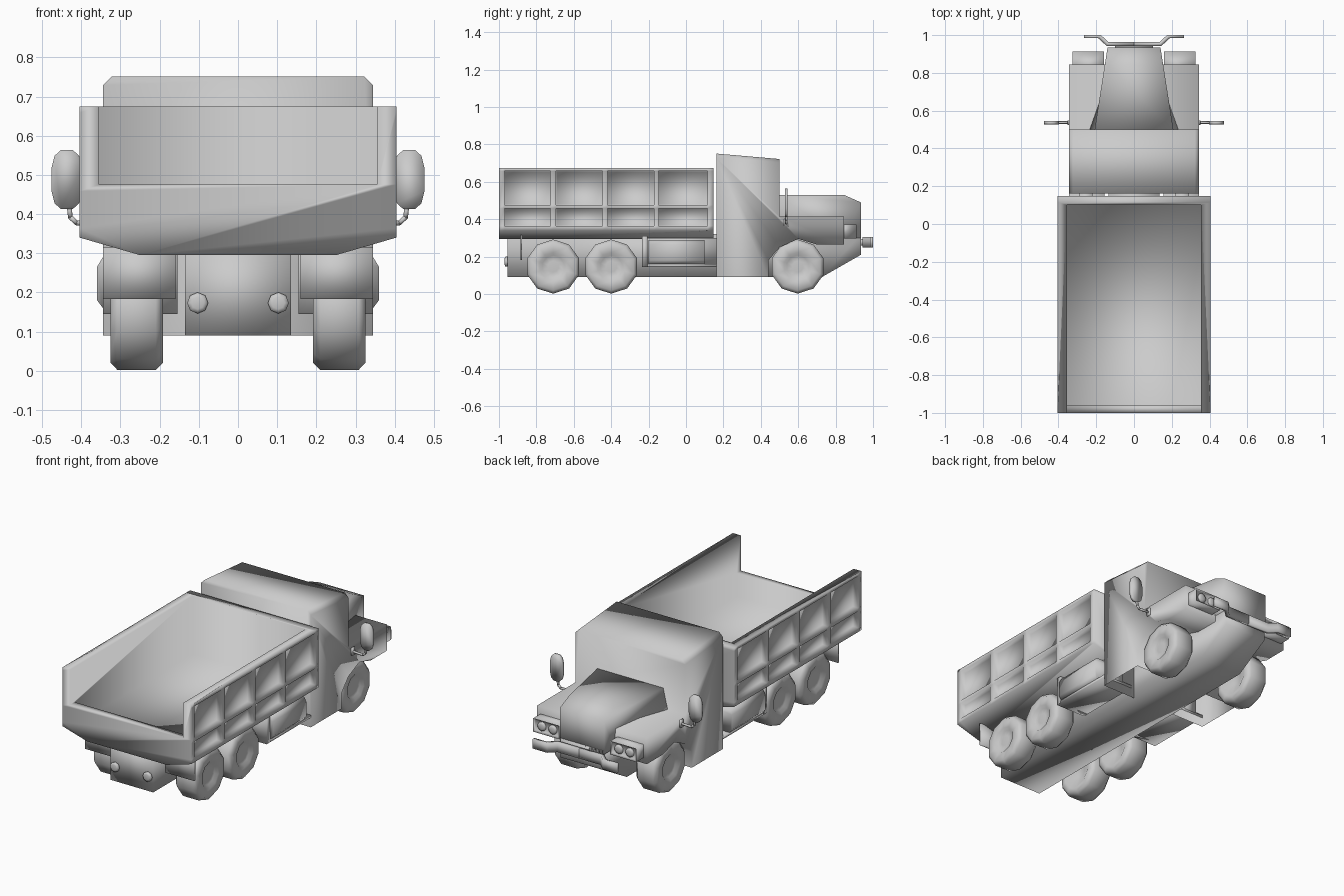
import bpy, bmesh, math
from mathutils import Matrix, Vector

if "Cube" in bpy.data.objects:
    bpy.data.objects.remove(bpy.data.objects["Cube"])

GRAY = (0.6, 0.6, 0.6, 1)
paint = bpy.data.materials.new("plain_gray")
paint.use_nodes = True
paint.diffuse_color = GRAY
paint.node_tree.nodes["Principled BSDF"].inputs["Base Color"].default_value = GRAY


def finish(name, bm, mirror=False):
    """Turn a bmesh into a smooth object, mirrored across x if asked."""
    bmesh.ops.recalc_face_normals(bm, faces=bm.faces)
    for f in bm.faces:
        f.smooth = True
    mesh = bpy.data.meshes.new(name)
    bm.to_mesh(mesh)
    bm.free()
    mesh.materials.append(paint)
    ob = bpy.data.objects.new(name, mesh)
    bpy.context.collection.objects.link(ob)
    if mirror:
        ob.modifiers.new("mirror", "MIRROR").use_mirror_merge = False
    return ob


def extrude(bm, axis, pts, a, b):
    """Add a prism: a profile in the other two axes, drawn from a to b."""
    def place(p, t):
        return (t, *p) if axis == "x" else (p[0], t, p[1])
    face = bm.faces.new([bm.verts.new(place(p, a)) for p in pts])
    out = bmesh.ops.extrude_face_region(bm, geom=[face])["geom"]
    shift = Vector(place((0, 0), b - a))
    bmesh.ops.translate(bm, verts=[v for v in out if isinstance(v, bmesh.types.BMVert)], vec=shift)
    bmesh.ops.recalc_face_normals(bm, faces=bm.faces)


def box(bm, x, y, z):
    extrude(bm, "y", [(x[0], z[0]), (x[1], z[0]), (x[1], z[1]), (x[0], z[1])], *y)


def lathe(bm, profile, sides, centre, axis="x"):
    """Spin (radius, offset) pairs round an axis through centre."""
    rings = []
    for r, t in profile:
        ring = []
        for i in range(sides):
            a = 2 * math.pi * i / sides
            u, v = r * math.sin(a), -r * math.cos(a)
            p = (t, u, v) if axis == "x" else (u, t, v)
            ring.append(bm.verts.new(Vector(centre) + Vector(p)))
        rings.append(ring)
    for lo, hi in zip(rings, rings[1:]):
        for i in range(sides):
            j = (i + 1) % sides
            bm.faces.new((lo[i], lo[j], hi[j], hi[i]))
    bm.faces.new(rings[0])
    bm.faces.new(rings[-1])


# Dump bed block with a keel-shaped underside
half = [(0.25, 0.295), (0.405, 0.34), (0.405, 0.675)]
bm = bmesh.new()
extrude(bm, "y", half + [(-x, z) for x, z in half[::-1]], -1, 0.147)

# Recessed panels on both bed sides
columns = [(-0.97, -0.725), (-0.695, -0.447), (-0.42, -0.17), (-0.147, 0.115)]
rows = [(0.364, 0.458), (0.476, 0.658)]


def side_faces():
    return [f for f in bm.faces if abs(f.normal.x) > 0.99]


def within(value, spans):
    return any(a < value < b for a, b in spans)


cuts = [((0, y, 0), (0, 1, 0)) for c in columns for y in c]
cuts += [((0, 0, z), (0, 0, 1)) for r in rows for z in r]
for point, normal in cuts:
    faces = side_faces()
    edges = {e for f in faces for e in f.edges}
    verts = {v for f in faces for v in f.verts}
    bmesh.ops.bisect_plane(bm, geom=[*faces, *edges, *verts], plane_co=point, plane_no=normal)
panels = []
for f in side_faces():
    c = f.calc_center_median()
    if within(c.y, columns) and within(c.z, rows):
        panels.append(f)
bmesh.ops.inset_individual(bm, faces=panels, thickness=0.004, depth=-0.03)
bed = finish("dump_bed", bm)

# Hollow of the bed, leaving a low tailgate
bm = bmesh.new()
extrude(bm, "x", [(-0.96, 0.345), (0.1, 0.345), (0.1, 0.8), (-1.1, 0.8),
                  (-1.1, 0.475), (-0.96, 0.475)], -0.355, 0.355)
cutter = finish("bed_cutter", bm)
cutter.hide_render = True
cutter.hide_viewport = True
hollow = bed.modifiers.new("hollow", "BOOLEAN")
hollow.object = cutter
hollow.solver = "EXACT"

# Chassis beam with a raked nose
bm = bmesh.new()
extrude(bm, "x", [(-0.955, 0.09), (0.725, 0.09), (0.935, 0.21), (0.935, 0.32), (-0.955, 0.32)],
        -0.135, 0.135)
finish("chassis", bm)

# Cab and fenders with front wheel arches, open underneath
bm = bmesh.new()
extrude(bm, "x", [(0.162, 0.09), (0.44, 0.09), (0.44, 0.18), (0.5, 0.25), (0.6, 0.295),
                  (0.7, 0.265), (0.845, 0.265), (0.845, 0.415), (0.5, 0.415),
                  (0.5, 0.722), (0.162, 0.751)], -0.345, 0.345)
roof_sides = [e for e in bm.edges if all(v.co.z > 0.7 for v in e.verts)
              and e.verts[0].co.x * e.verts[1].co.x > 0]
bmesh.ops.bevel(bm, geom=roof_sides, offset=0.022, segments=1, affect="EDGES")
floor = [f for f in bm.faces if all(v.co.z < 0.1 for v in f.verts)]
bmesh.ops.delete(bm, geom=floor, context="FACES")
finish("cab", bm)

# Raised hood, widening towards the cab
bm = bmesh.new()
extrude(bm, "x", [(0.49, 0.3), (0.845, 0.3), (0.935, 0.3), (0.935, 0.49), (0.845, 0.53), (0.49, 0.53)],
        -0.14, 0.14)
for v in bm.verts:
    if v.co.y < 0.6:
        v.co.x *= 1.5 if v.co.z > 0.45 else 1.9
finish("hood", bm)

# Headlight housings, each with two round lamps
bm = bmesh.new()
box(bm, (0.16, 0.325), (0.8, 0.912), (0.297, 0.372))
front = max(bm.faces, key=lambda f: f.calc_center_median().y)
bmesh.ops.inset_individual(bm, faces=[front], thickness=0.008, depth=-0.015)
finish("headlight_housing", bm, True)
bm = bmesh.new()
for x in (0.208, 0.277):
    lathe(bm, [(0.026, 0.88), (0.026, 0.903), (0.014, 0.908)], 10, (x, 0, 0.334), "y")
finish("headlight_lamps", bm, True)

# Cranked front bumper
bm = bmesh.new()
plan = [(0.0, 0.963), (0.135, 0.963), (0.175, 1.0), (0.265, 1.0), (0.265, 0.984),
        (0.19, 0.984), (0.145, 0.943), (0.0, 0.943)]
extrude(bm, "y", plan, 0.25, 0.304)
for v in bm.verts:
    v.co = (v.co.x, v.co.z, v.co.y)
finish("front_bumper", bm, True)
bm = bmesh.new()
box(bm, (-0.1, 0.1), (0.93, 0.95), (0.26, 0.295))
finish("bumper_mount", bm)

# Wheels with dished hubs
tyre = [(0.03, 0.225), (0.1, 0.192), (0.127, 0.192), (0.145, 0.21),
        (0.145, 0.308), (0.127, 0.325), (0.075, 0.322), (0.06, 0.308), (0.03, 0.31)]
for name, y in (("front_wheels", 0.597), ("middle_wheels", -0.4), ("rear_wheels", -0.71)):
    bm = bmesh.new()
    lathe(bm, tyre, 10, (0, y, 0.147))
    finish(name, bm, True)

# Fuel tanks and their carriers
bm = bmesh.new()
extrude(bm, "y", [(0.155, 0.16), (0.345, 0.16), (0.36, 0.18), (0.36, 0.265),
                  (0.345, 0.29), (0.155, 0.29)], -0.2, 0.1)
finish("fuel_tank", bm, True)
bm = bmesh.new()
box(bm, (0.155, 0.345), (-0.235, -0.205), (0.145, 0.31))
box(bm, (0.155, 0.345), (-0.235, 0.165), (0.145, 0.16))
box(bm, (0.22, 0.29), (-0.21, 0.17), (0.155, 0.3))
finish("tank_carrier", bm, True)

# Rear mudflaps and tail lamps
bm = bmesh.new()
box(bm, (0.16, 0.345), (-0.884, -0.876), (0.183, 0.315))
finish("mudflap", bm, True)
bm = bmesh.new()
lathe(bm, [(0.027, -0.95), (0.027, -0.966), (0.016, -0.97)], 8, (0.103, 0, 0.173), "y")
finish("tail_lamp", bm, True)

# Side mirrors on bent arms
bm = bmesh.new()
oval = [(0.437 + 0.04 * math.copysign(abs(math.cos(a)) ** 0.7, math.cos(a)),
         0.488 + 0.077 * math.copysign(abs(math.sin(a)) ** 0.7, math.sin(a)))
        for a in (2 * math.pi * (i + 0.5) / 12 for i in range(12))]
extrude(bm, "y", oval, 0.528, 0.544)
finish("mirror", bm, True)

bm = bmesh.new()
path = [(0.34, 0.38), (0.412, 0.377), (0.428, 0.392), (0.431, 0.42)]
for (x0, z0), (x1, z1) in zip(path, path[1:]):
    d = Vector((x1 - x0, 0, z1 - z0))
    turn = Vector((0, 0, 1)).rotation_difference(d).to_matrix().to_4x4()
    spot = Matrix.Translation(((x0 + x1) / 2, 0.537, (z0 + z1) / 2))
    bmesh.ops.create_cone(bm, cap_ends=True, segments=6, radius1=0.007, radius2=0.007,
                          depth=d.length + 0.004, matrix=spot @ turn)
box(bm, (0.34, 0.352), (0.525, 0.549), (0.36, 0.402))
finish("mirror_arm", bm, True)
